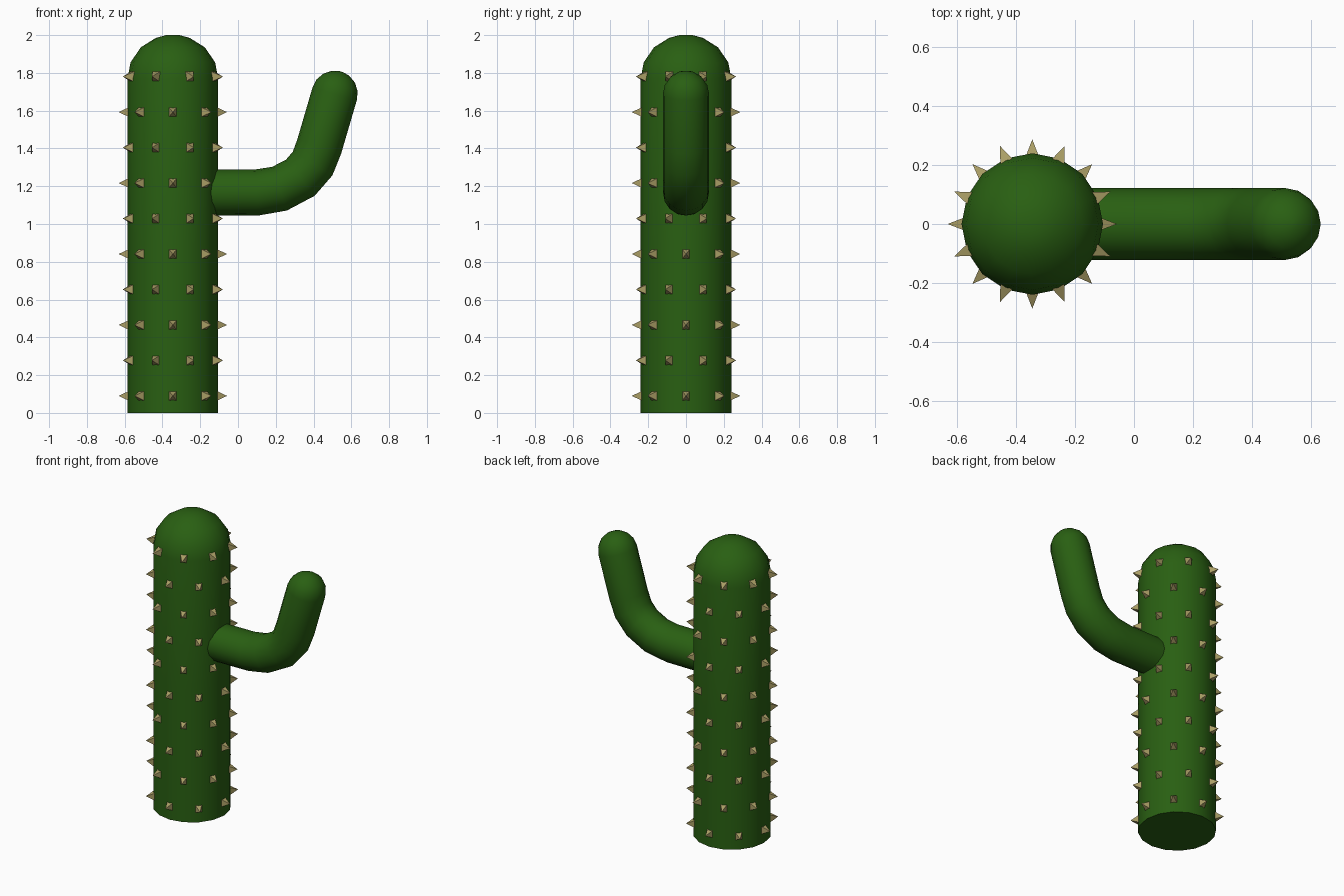
import bpy, bmesh, math
from mathutils import Vector

if "Cube" in bpy.data.objects:
    bpy.data.objects.remove(bpy.data.objects["Cube"], do_unlink=True)

SIDES = 16
TRUNK_X, TRUNK_R = -0.345, 0.24
ARM_R = 0.122


def material(name, rgb):
    mat = bpy.data.materials.new(name)
    mat.use_nodes = True
    colour = (*rgb, 1.0)
    mat.diffuse_color = colour
    mat.node_tree.nodes["Principled BSDF"].inputs["Base Color"].default_value = colour
    return mat


def finish(name, bm, mat, smooth=True):
    bmesh.ops.recalc_face_normals(bm, faces=bm.faces)
    mesh = bpy.data.meshes.new(name)
    bm.to_mesh(mesh)
    bm.free()
    mesh.materials.append(mat)
    obj = bpy.data.objects.new(name, mesh)
    bpy.context.collection.objects.link(obj)
    if smooth:
        bpy.ops.object.select_all(action="DESELECT")
        obj.select_set(True)
        bpy.context.view_layer.objects.active = obj
        bpy.ops.object.shade_smooth_by_angle(angle=math.radians(50))
    return obj


def tube(name, rings, mat):
    """Loft rings of (centre, direction, radius) lying along the xz plane."""
    bm = bmesh.new()
    loops = []
    for centre, direction, radius in rings:
        across = Vector((0, 1, 0))
        side = across.cross(direction.normalized())
        loops.append([bm.verts.new(centre + radius * (side * math.cos(a) + across * math.sin(a)))
                      for a in (math.tau * i / SIDES for i in range(SIDES))])
    for low, high in zip(loops, loops[1:]):
        for i in range(SIDES):
            j = (i + 1) % SIDES
            bm.faces.new((low[i], low[j], high[j], high[i]))
    bm.faces.new(loops[0][::-1])
    bm.faces.new(loops[-1])
    return finish(name, bm, mat)


green = material("cactus green", (0.022, 0.115, 0.006))
tan = material("spine tan", (0.40, 0.34, 0.13))

# Trunk: straight column with a domed top
up = Vector((0, 0, 1))
profile = [(TRUNK_R, 0), (TRUNK_R, 0.9), (TRUNK_R, 1.77), (0.224, 1.855),
           (0.17, 1.935), (0.09, 1.985), (0.035, 2.0)]
tube("trunk", [(Vector((TRUNK_X, 0, z)), up, r) for r, z in profile], green)

# Arm: bent tube with a rounded tip
path = [Vector((x, 0, z)) for x, z in
        [(-0.25, 1.165), (0.1, 1.167), (0.22, 1.187), (0.33, 1.245),
         (0.395, 1.32), (0.43, 1.41), (0.512, 1.69)]]
rings = []
for i, point in enumerate(path):
    before, after = path[max(i - 1, 0)], path[min(i + 1, len(path) - 1)]
    into, out = (point - before).normalized(), (after - point).normalized()
    rings.append((point, into + out, ARM_R))
tip_dir = (path[-1] - path[-2]).normalized()
for degrees in (22.5, 45, 67.5, 85):
    a = math.radians(degrees)
    rings.append((path[-1] + tip_dir * ARM_R * math.sin(a), tip_dir, ARM_R * math.cos(a)))
tube("arm", rings, green)

# Spines: staggered rows of small pyramids around the trunk
bm = bmesh.new()
for row in range(10):
    z = 0.09 + row * 0.1878
    for k in range(8):
        if row == 6 and k == 0:
            continue  # the arm grows here
        a = math.tau * (k + 0.5 * (row % 2)) / 8
        outward = Vector((math.cos(a), math.sin(a), 0))
        tangent = Vector((-math.sin(a), math.cos(a), 0))
        root = Vector((TRUNK_X, 0, z)) + outward * 0.23
        base = [bm.verts.new(root + tangent * 0.022 * s + up * 0.027 * t)
                for s, t in ((-1, -1), (1, -1), (1, 1), (-1, 1))]
        tip = bm.verts.new(root + outward * 0.057)
        bm.faces.new(base[::-1])
        for i in range(4):
            bm.faces.new((base[i], base[(i + 1) % 4], tip))
finish("spines", bm, tan, smooth=False)
